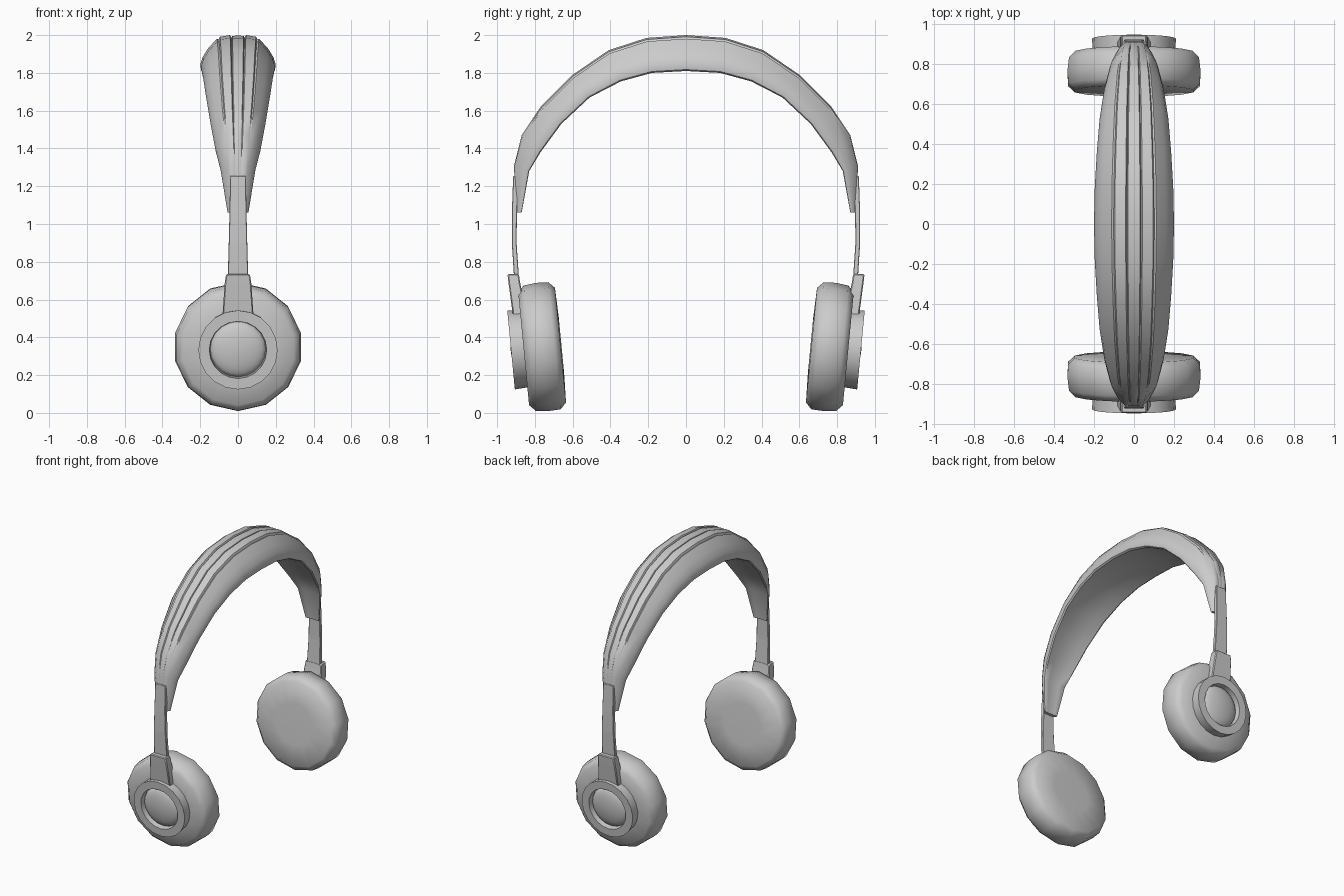
import bpy, bmesh
from math import sin, cos, pi, radians
from mathutils import Vector

if "Cube" in bpy.data.objects:
    bpy.data.objects.remove(bpy.data.objects["Cube"])


def finish(name, bm, mirror=True, angle=35, bevel=0):
    """Turn a bmesh into a smooth-by-angle object, optionally mirrored across y."""
    bmesh.ops.remove_doubles(bm, verts=bm.verts, dist=1e-5)
    bmesh.ops.recalc_face_normals(bm, faces=bm.faces)
    if bevel:
        bmesh.ops.bevel(bm, geom=bm.edges[:], offset=bevel, segments=1, affect='EDGES')
    me = bpy.data.meshes.new(name)
    bm.to_mesh(me)
    bm.free()
    ob = bpy.data.objects.new(name, me)
    bpy.context.collection.objects.link(ob)
    bpy.ops.object.select_all(action='DESELECT')
    ob.select_set(True)
    bpy.context.view_layer.objects.active = ob
    bpy.ops.object.shade_smooth_by_angle(angle=radians(angle))
    if mirror:
        m = ob.modifiers.new("mirror", 'MIRROR')
        m.use_axis = (False, True, False)
    return ob


def skin(rings):
    """Join closed rings of points with quads and cap both ends."""
    bm = bmesh.new()
    vs = [[bm.verts.new(p) for p in r] for r in rings]
    n = len(vs[0])
    for a, b in zip(vs, vs[1:]):
        for i in range(n):
            j = (i + 1) % n
            bm.faces.new((a[i], a[j], b[j], b[i]))
    bm.faces.new(vs[0])
    bm.faces.new(vs[-1])
    return bm


# Ear cups lean so that their tops point outward
TILT = radians(5.5)
CENTRE = Vector((0, -0.762, 0.349))
OUT = Vector((0, -cos(TILT), -sin(TILT)))
UP = Vector((0, -sin(TILT), cos(TILT)))
SIDE = Vector((1, 0, 0))


def turned(name, profile, sides, angle=35):
    """Revolve (radius, outward distance) points about the tilted cup axis."""
    rings = []
    for r, a in profile:
        rings.append([CENTRE + OUT * a + SIDE * (r * sin(2 * pi * i / sides))
                      - UP * (r * cos(2 * pi * i / sides)) for i in range(sides)])
    return finish(name, skin(rings), angle=angle)


# Headband: stations from crown to tip (outer y, z, inner y, z, half width, groove depth)
half = [(0.00, 2.000, 0.00, 1.81, 0.200, 1.0),
        (0.21, 1.985, 0.18, 1.80, 0.196, 1.0),
        (0.41, 1.920, 0.345, 1.755, 0.186, 1.0),
        (0.60, 1.790, 0.51, 1.67, 0.172, 1.0),
        (0.77, 1.620, 0.66, 1.53, 0.148, 0.9),
        (0.87, 1.470, 0.77, 1.38, 0.120, 0.5),
        (0.91, 1.310, 0.83, 1.28, 0.092, 0.0),
        (0.905, 1.06, 0.87, 1.06, 0.055, 0.0)]
stations = [(-a, b, -c, d, w, g) for a, b, c, d, w, g in reversed(half[1:])] + half
# right half of the section: (across, inner-to-outer, groove amount)
section = [(0.0, 0.985, 0), (0.15, 0.98, 0), (0.175, 0.98, 0.06), (0.21, 1.0, 0),
           (0.48, 0.955, 0), (0.51, 0.94, 0.06), (0.56, 0.90, 0), (0.80, 0.62, 0),
           (0.94, 0.38, 0), (1.0, 0.17, 0), (0.98, 0.04, 0), (0.92, 0.0, 0),
           (0.5, 0.08, 0), (0.0, 0.12, 0)]
loop = section + [(-u, v, g) for u, v, g in reversed(section[1:-1])]
rings = []
for oy, oz, iy, iz, w, depth in stations:
    o, i = Vector((0, oy, oz)), Vector((0, iy, iz))
    rings.append([i.lerp(o, v - g * depth) + SIDE * (u * w) for u, v, g in loop])
finish("headband", skin(rings), mirror=False, angle=40)


def bar(name, rows, bevel):
    """Rectangular bar through rows of (z, outer y, inner y, half width)."""
    return finish(name, skin([[(-w, -o, z), (w, -o, z), (w, -i, z), (-w, -i, z)]
                              for z, o, i, w in rows]), bevel=bevel)


# Sliding arms and the brackets that hold the cups
bar("slider_arm", [(1.255, 0.915, 0.885, 0.042), (1.06, 0.922, 0.895, 0.045),
                   (0.90, 0.922, 0.897, 0.049), (0.68, 0.908, 0.882, 0.055)], 0.003)
bar("cup_bracket", [(0.735, 0.945, 0.885, 0.063), (0.69, 0.940, 0.878, 0.070),
                    (0.505, 0.915, 0.840, 0.083)], 0.006)

# Ear cushions
turned("ear_cushion", [(0.15, 0.098), (0.30, 0.098), (0.333, 0.066), (0.341, 0.0),
                       (0.338, -0.066), (0.305, -0.098), (0.15, -0.103)], 14, 50)

# Outer housings: stepped disc with a recessed face
turned("cup_housing", [(0.205, 0.09), (0.21, 0.165), (0.152, 0.165), (0.148, 0.125)], 20)

# Domed caps sitting inside the recess
dome = [(0.148 * cos(t * pi / 12), 0.122 + 0.045 * sin(t * pi / 12)) for t in range(6)]
turned("cap_dome", dome + [(0.01, 0.167)], 20, 50)
